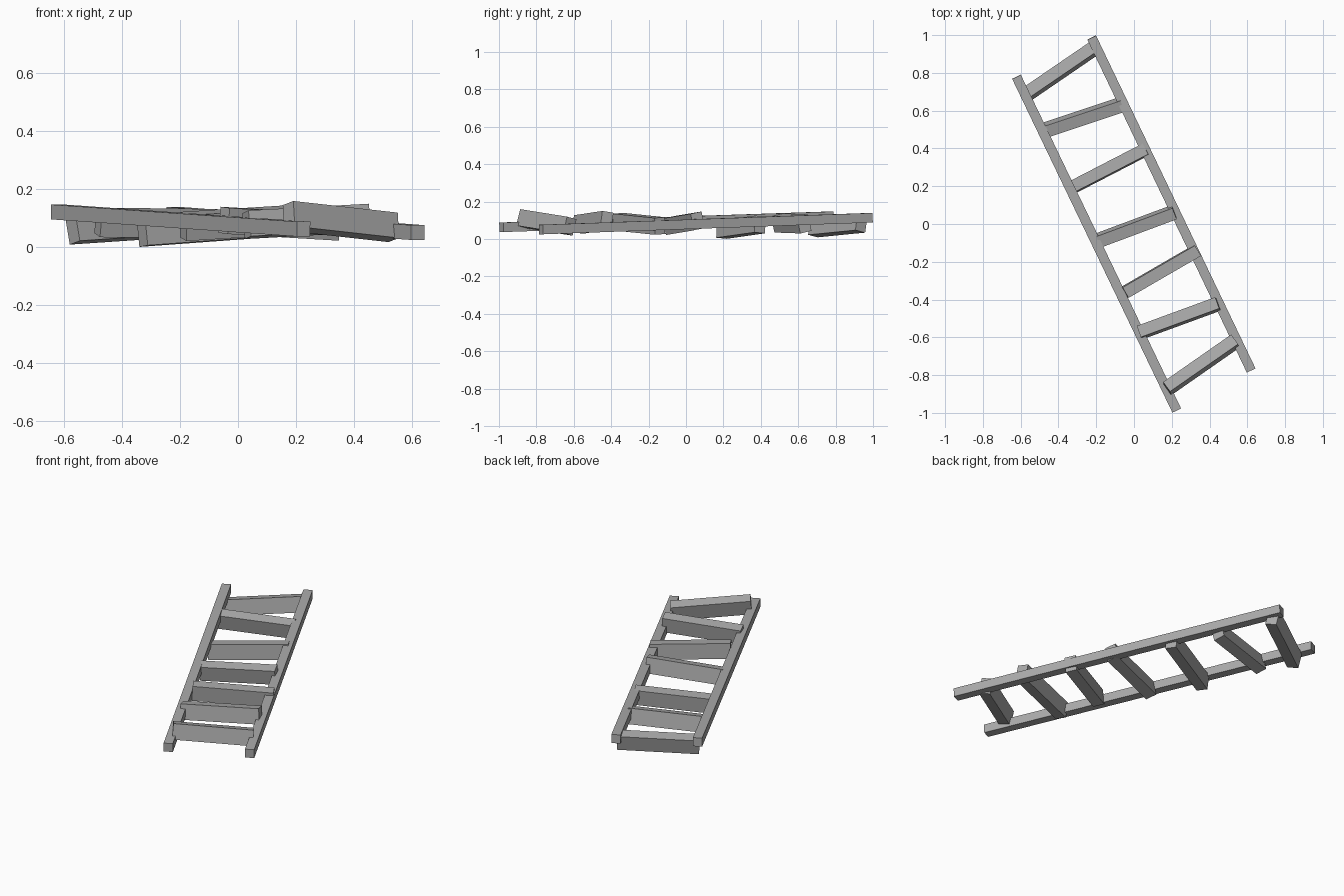
import bpy
from math import radians
from mathutils import Vector, Matrix

if "Cube" in bpy.data.objects:
    bpy.data.objects.remove(bpy.data.objects["Cube"])

grey = bpy.data.materials.new("dark_grey")
grey.diffuse_color = (0.4, 0.4, 0.4, 1)
grey.use_nodes = True
grey.node_tree.nodes["Principled BSDF"].inputs["Base Color"].default_value = grey.diffuse_color


def beam(name, a, b, width, height, roll=0.0):
    """Box running from point a to point b, rolled about its own length."""
    a, b = Vector(a), Vector(b)
    x = (b - a).normalized()
    y = Vector((0, 0, 1)).cross(x).normalized()
    z = x.cross(y)
    frame = Matrix((x, y, z)).transposed().to_4x4()
    bpy.ops.mesh.primitive_cube_add(size=1)
    ob = bpy.context.object
    ob.name = name
    ob.data.transform(Matrix.Diagonal(((b - a).length, width, height, 1)))
    ob.matrix_world = (Matrix.Translation((a + b) / 2) @ frame
                       @ Matrix.Rotation(radians(-roll), 4, 'X'))
    ob.data.materials.append(grey)
    return ob


# long side rails
beam("left_rail", (-0.622, 0.779, 0.122), (0.226, -0.987, 0.063), 0.051, 0.051)
beam("right_rail", (-0.224, 0.987, 0.114), (0.620, -0.775, 0.051), 0.051, 0.051)

# crooked rungs, back to front: left end, right end, roll in degrees
rungs = [
    ((-0.570, 0.685, 0.060), (-0.200, 0.938, 0.085), 12),
    ((-0.482, 0.493, 0.086), (-0.065, 0.632, 0.081), -13),
    ((-0.330, 0.192, 0.049), (0.065, 0.396, 0.078), 5),
    ((-0.188, -0.087, 0.072), (0.214, 0.063, 0.097), -11),
    ((-0.048, -0.362, 0.093), (0.335, -0.140, 0.070), -4),
    ((0.030, -0.575, 0.078), (0.445, -0.423, 0.101), 9),
    ((0.175, -0.872, 0.109), (0.535, -0.621, 0.069), 13),
]
for i, (a, b, roll) in enumerate(rungs, 1):
    beam(f"rung_{i}", a, b, 0.064, 0.09, roll)
